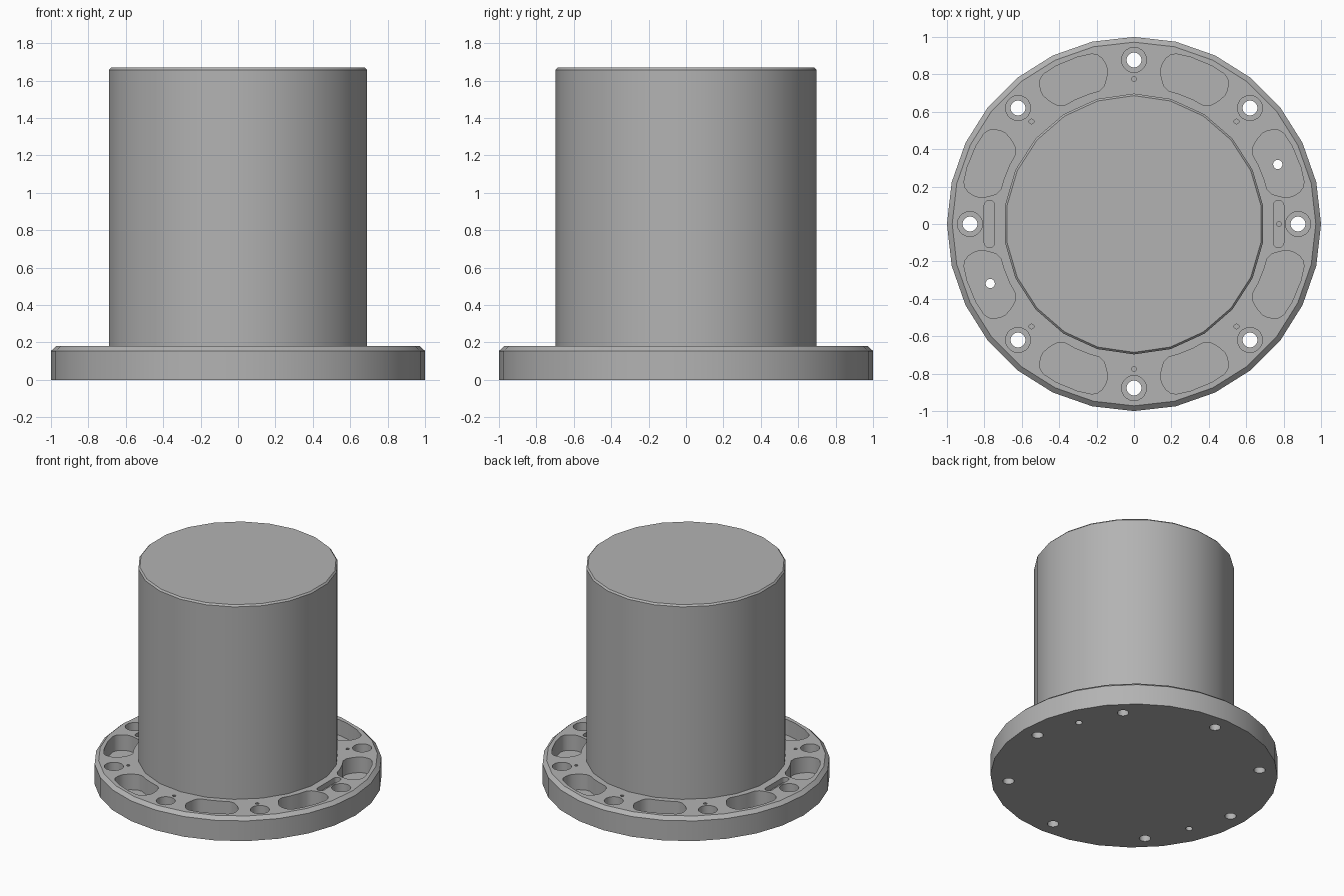
import bpy
import bmesh
from math import sin, cos, pi, radians

cube = bpy.data.objects.get("Cube")
if cube:
    bpy.data.objects.remove(cube, do_unlink=True)

metal = bpy.data.materials.new("Grey metal")
metal.use_nodes = True
GREY = (0.45, 0.45, 0.45, 1)
metal.diffuse_color = GREY
metal.node_tree.nodes["Principled BSDF"].inputs["Base Color"].default_value = GREY


def make_object(name, bm):
    bmesh.ops.recalc_face_normals(bm, faces=bm.faces)
    mesh = bpy.data.meshes.new(name)
    bm.to_mesh(mesh)
    bm.free()
    mesh.materials.append(metal)
    obj = bpy.data.objects.new(name, mesh)
    bpy.context.collection.objects.link(obj)
    return obj


def loft(bm, rings):
    """Closed solid through a stack of equal-length rings."""
    loops = [[bm.verts.new(p) for p in ring] for ring in rings]
    n = len(loops[0])
    for low, high in zip(loops, loops[1:]):
        for i in range(n):
            j = (i + 1) % n
            bm.faces.new((low[i], low[j], high[j], high[i]))
    bm.faces.new(loops[0][::-1])
    bm.faces.new(loops[-1])


def lathe(bm, profile, sides, x=0, y=0):
    """Turn (radius, height) pairs about an upright axis at x, y."""
    loft(bm, [[(x + r * sin(2 * pi * i / sides), y + r * cos(2 * pi * i / sides), z)
               for i in range(sides)] for r, z in profile])


def prism(bm, outline, bottom, top=0.3):
    loft(bm, [[(x, y, z) for x, y in outline] for z in (bottom, top)])


def polar(r, degrees):
    return r * cos(radians(degrees)), r * sin(radians(degrees))


def pocket_outline(degrees):
    """Rounded sector, mirrored about its radial centre line."""
    half = [(0.04, 0.735), (0.10, 0.728), (0.135, 0.742), (0.165, 0.78), (0.185, 0.82),
            (0.187, 0.85), (0.18, 0.885), (0.165, 0.91), (0.14, 0.926), (0.06, 0.94)]
    whole = half + [(-u, v) for u, v in reversed(half)]
    c, s = cos(radians(degrees)), sin(radians(degrees))
    return [(v * c - u * s, v * s + u * c) for u, v in whole]


def slot_outline(x, radius, half_length, steps=8):
    points = []
    for side in (1, -1):
        for i in range(steps + 1):
            a = pi * i / steps
            points.append((x + side * radius * cos(a),
                           side * (half_length - radius + radius * sin(a))))
    return points


def cut(target, bm):
    cutter = make_object("cutter", bm)
    cutter.hide_render = True
    mod = target.modifiers.new("cut", "BOOLEAN")
    mod.operation = "DIFFERENCE"
    mod.solver = "EXACT"
    mod.object = cutter
    bpy.context.view_layer.objects.active = target
    bpy.ops.object.modifier_apply(modifier=mod.name)
    bpy.data.objects.remove(cutter, do_unlink=True)


# Flange disc with a chamfered upper rim
bm = bmesh.new()
lathe(bm, [(1, 0), (1, 0.155), (0.972, 0.18)], 28)
flange = make_object("flange", bm)

# Pockets, counterbored bolt holes and slots
bm = bmesh.new()
for k in range(8):
    prism(bm, pocket_outline(22.5 + 45 * k), 0.06)
    lathe(bm, [(0.04, -0.1), (0.04, 0.08), (0.067, 0.08), (0.067, 0.3)], 20,
          *polar(0.877, 45 * k))
for x in (-0.773, 0.773):
    prism(bm, slot_outline(x, 0.028, 0.127), 0.14)
cut(flange, bm)

# Pin holes beside the bolts, and drain holes through two pockets
bm = bmesh.new()
for k in range(8):
    if k != 4:
        lathe(bm, [(0.013, 0.1), (0.013, 0.3)], 10, *polar(0.775, 45 * k))
for degrees in (22.5, 202.5):
    lathe(bm, [(0.025, -0.1), (0.025, 0.3)], 16, *polar(0.832, degrees))
cut(flange, bm)

# Central drum with a small chamfer at its top edge
bm = bmesh.new()
lathe(bm, [(0.697, 0.18), (0.697, 1.658), (0.686, 1.67)], 22)
drum = make_object("drum", bm)

bpy.ops.object.select_all(action="DESELECT")
for obj in (flange, drum):
    obj.select_set(True)
bpy.context.view_layer.objects.active = flange
bpy.ops.object.shade_smooth_by_angle(angle=radians(30))
